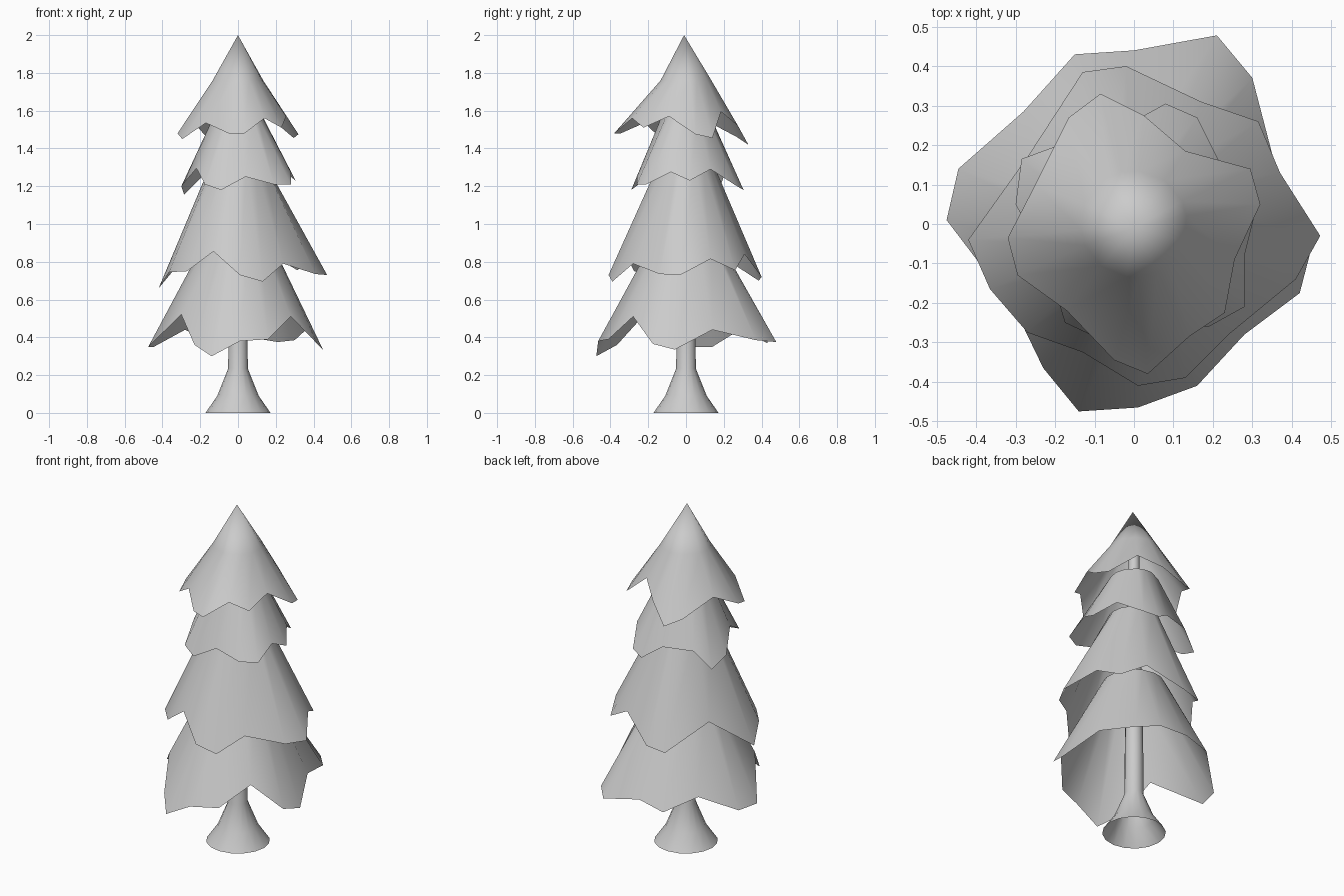
import bpy, bmesh, math


def finish(bm, name, angle):
    me = bpy.data.meshes.new(name)
    bm.to_mesh(me)
    bm.free()
    ob = bpy.data.objects.new(name, me)
    bpy.context.collection.objects.link(ob)
    bpy.ops.object.select_all(action='DESELECT')
    bpy.context.view_layer.objects.active = ob
    ob.select_set(True)
    bpy.ops.object.shade_smooth_by_angle(angle=math.radians(angle))
    return ob


def skin(name, rings, angle=60, apex=None):
    """Join closed rings of points from bottom to top, open at both ends unless an apex is given."""
    bm = bmesh.new()
    loops = [[bm.verts.new(p) for p in ring] for ring in rings]
    n = len(loops[0])
    for a, b in zip(loops, loops[1:]):
        for i in range(n):
            j = (i + 1) % n
            bm.faces.new((a[i], a[j], b[j], b[i]))
    if apex:
        tip = bm.verts.new(apex)
        for i in range(n):
            bm.faces.new((loops[-1][i], loops[-1][(i + 1) % n], tip))
    return finish(bm, name, angle)


def tier(name, rim, radius, z, apex=None):
    """Skirt of branches: jagged rim below, round ring above."""
    angles = [math.atan2(y, x) for x, y, _ in rim]
    ring = [(radius * math.cos(a), radius * math.sin(a), z) for a in angles]
    return skin(name, [rim, ring], apex=apex)


# Trunk with flared foot
profile = [(.172, 0), (.11, .09), (.052, .235), (.05, .5), (.028, 1.8)]
turns = [2 * math.pi * i / 16 for i in range(16)]
skin("trunk", [[(r * math.cos(a), r * math.sin(a), z) for a in turns] for r, z in profile])

# Branch tiers, bottom to top
tier("bottom_branches", [
    (-.475, .01, .35), (-.3, -.22, .52), (-.23, -.365, .36), (-.14, -.475, .30),
    (.01, -.465, .38), (.16, -.41, .39), (.28, -.28, .51), (.42, -.175, .365),
    (.45, -.06, .335), (.36, .14, .44), (.30, .37, .385), (.21, .478, .375),
    (0, .44, .41), (-.15, .43, .37), (-.28, .285, .44), (-.445, .14, .35)], .17, .92)

tier("lower_middle_branches", [
    (-.42, -.04, .66), (-.365, -.165, .745), (-.27, -.275, .75), (-.13, -.325, .855),
    (.01, -.41, .73), (.13, -.39, .695), (.24, -.28, .79), (.41, -.14, .735),
    (.472, -.03, .73), (.37, .13, .815), (.315, .26, .755), (.17, .31, .84),
    (-.02, .40, .72), (-.13, .385, .70), (-.27, .17, .84)], .14, 1.33)

tier("upper_middle_branches", [
    (-.22, -.1, 1.295), (-.175, -.25, 1.21), (-.09, -.29, 1.18), (.04, -.26, 1.25),
    (.19, -.26, 1.21), (.28, -.21, 1.21), (.28, -.08, 1.275), (.305, .02, 1.23),
    (.23, .13, 1.29), (.16, .27, 1.2), (.08, .305, 1.18), (-.02, .25, 1.25),
    (-.19, .2, 1.25), (-.285, .165, 1.155), (-.30, .05, 1.2)], .13, 1.57)

tier("top_branches", [
    (-.32, -.035, 1.48), (-.295, -.13, 1.45), (-.17, -.22, 1.535), (-.05, -.345, 1.48),
    (.035, -.38, 1.48), (.14, -.285, 1.56), (.23, -.225, 1.51), (.255, -.09, 1.57),
    (.32, .05, 1.475), (.295, .14, 1.455), (.13, .185, 1.595), (.025, .275, 1.52),
    (-.085, .33, 1.42), (-.165, .27, 1.46), (-.25, .1, 1.55)], .135, 1.76,
    apex=(0, -.01, 2))
